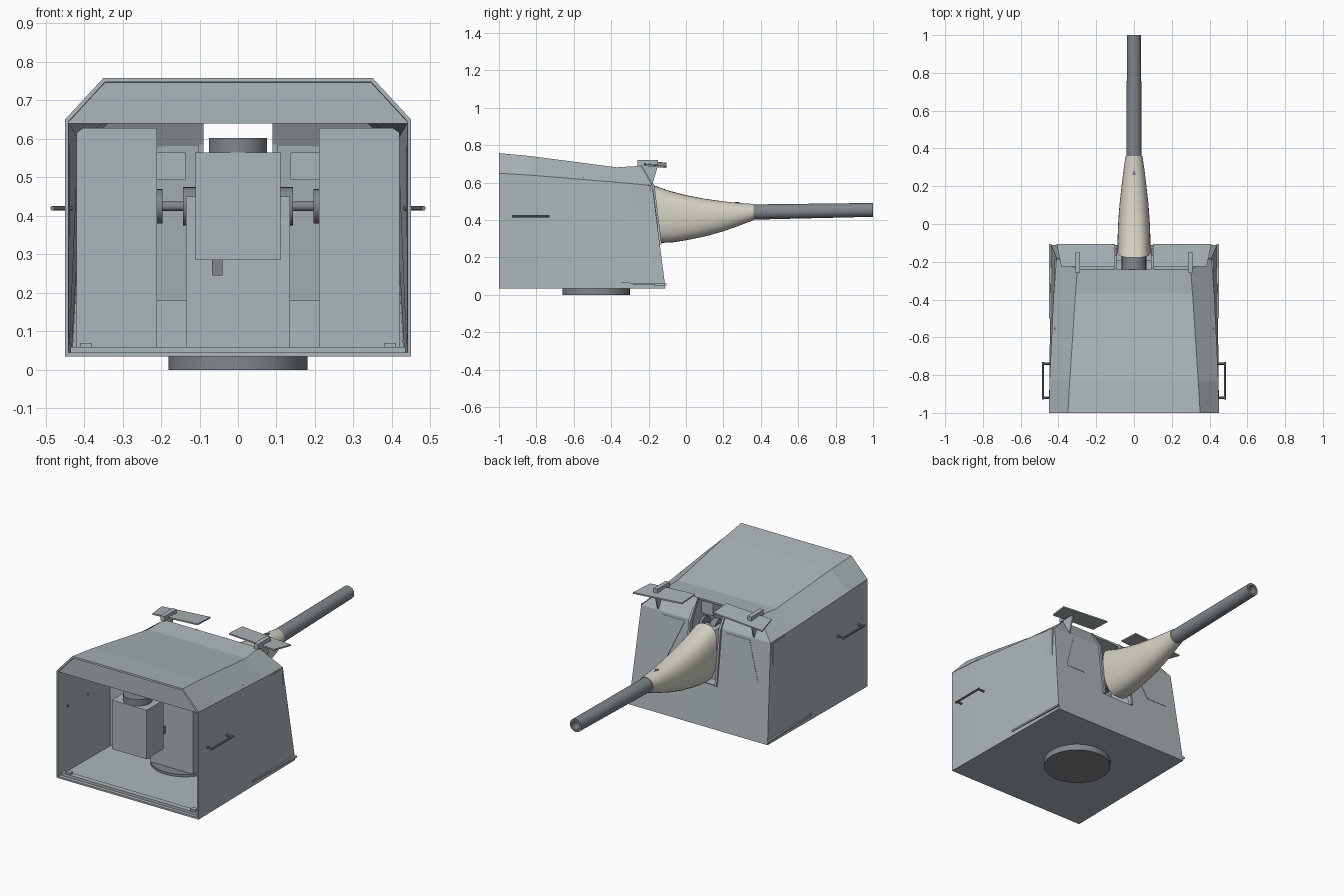
import bpy, bmesh, math
from mathutils import Vector

if "Cube" in bpy.data.objects:
    bpy.data.objects.remove(bpy.data.objects["Cube"])


def mat(name, c):
    m = bpy.data.materials.new(name)
    m.diffuse_color = (*c, 1)
    m.use_nodes = True
    m.node_tree.nodes["Principled BSDF"].inputs["Base Color"].default_value = m.diffuse_color
    return m


STEEL = mat("steel_grey", (0.42, 0.47, 0.49))
DARK = mat("dark_steel", (0.22, 0.24, 0.26))
CANVAS = mat("canvas", (0.66, 0.64, 0.55))


def finish(name, bm, material, smooth=False, mirror=False):
    me = bpy.data.meshes.new(name)
    bm.to_mesh(me)
    bm.free()
    ob = bpy.data.objects.new(name, me)
    bpy.context.collection.objects.link(ob)
    me.materials.append(material)
    if mirror:
        ob.modifiers.new("mirror", 'MIRROR')
    if smooth:
        bpy.ops.object.select_all(action='DESELECT')
        ob.select_set(True)
        bpy.context.view_layer.objects.active = ob
        bpy.ops.object.shade_smooth_by_angle(angle=math.radians(35))
    return ob


def box(name, x, y, z, material=STEEL, mirror=False):
    bm = bmesh.new()
    bmesh.ops.create_cube(bm, size=1)
    for v in bm.verts:
        v.co = Vector([(a[0] + a[1]) / 2 + c * (a[1] - a[0]) for a, c in zip((x, y, z), v.co)])
    return finish(name, bm, material, mirror=mirror)


def rod(name, a, b, r, material=DARK, mirror=False, seg=24):
    a, b = Vector(a), Vector(b)
    bm = bmesh.new()
    bmesh.ops.create_cone(bm, cap_ends=True, segments=seg, radius1=r, radius2=r, depth=(b - a).length)
    q = Vector((0, 0, 1)).rotation_difference(b - a)
    for v in bm.verts:
        v.co = q @ v.co + (a + b) / 2
    return finish(name, bm, material, True, mirror)


def slab(name, pts, offset, material=STEEL, mirror=False):
    """Flat outline given thickness by an offset vector."""
    bm = bmesh.new()
    f = bm.faces.new([bm.verts.new(p) for p in pts])
    g = bmesh.ops.extrude_face_region(bm, geom=[f])
    for v in [e for e in g["geom"] if isinstance(e, bmesh.types.BMVert)]:
        v.co += Vector(offset)
    bmesh.ops.recalc_face_normals(bm, faces=bm.faces)
    return finish(name, bm, material, mirror=mirror)


def loft(rings, caps=True):
    bm = bmesh.new()
    vs = [[bm.verts.new(p) for p in r] for r in rings]
    n = len(rings[0])
    for a, b in zip(vs, vs[1:]):
        for i in range(n):
            bm.faces.new((a[i], a[(i + 1) % n], b[(i + 1) % n], b[i]))
    if caps:
        bm.faces.new(vs[0])
        bm.faces.new(vs[-1])
    bmesh.ops.recalc_face_normals(bm, faces=bm.faces)
    return bm


# Turret shell: right half lofted through stations, open at the back
ZB, SLOT = 0.035, 0.10
stations = [(-1, .45, .65, .35, .758), (-.83, .447, .64, .34, .742), (-.37, .425, .602, .31, .682)]
loops = [[(0, y, ZB), (SLOT, y, ZB), (.45 - .011 * (y + 1), y, ZB), (w, y, zs), (r, y, zr), (SLOT, y, zr), (0, y, zr)]
         for y, w, zs, r, zr in stations]
loops.append([(0, -.11, ZB), (SLOT, -.11, ZB), (.44, -.11, ZB), (.41, -.18, .585),
              (.30, -.24, .69), (SLOT, -.24, .69), (0, -.24, .69)])
bm = bmesh.new()
vs = [[bm.verts.new(p) for p in l] for l in loops]
for a, b in zip(vs, vs[1:]):
    for i in range(6):
        bm.faces.new((a[i], a[i + 1], b[i + 1], b[i]))
f = vs[-1]
slot_low = bm.verts.new((SLOT, -.14, .27))
mid_low = bm.verts.new((0, -.14, .27))
slot_high = bm.verts.new((SLOT, -.18, .585))
bm.faces.new((f[0], f[1], slot_low, mid_low))
bm.faces.new((f[1], f[2], f[3], slot_high, slot_low))
bm.faces.new((slot_high, f[3], f[4], f[5]))
bmesh.ops.recalc_face_normals(bm, faces=bm.faces)
bm.faces.ensure_lookup_table()
if bm.faces[0].normal.z > 0:
    bmesh.ops.reverse_faces(bm, faces=bm.faces)
shell = finish("turret_shell", bm, STEEL, mirror=True)
s = shell.modifiers.new("thickness", 'SOLIDIFY')
s.thickness, s.offset, s.use_even_offset = .01, -1, True

# Header panel and sill of the rear opening
slab("rear_header", [(-.444, -.992, .64), (.444, -.992, .64), (.444, -.992, .65), (.345, -.992, .752),
                     (-.345, -.992, .752), (-.444, -.992, .65)], (0, .01, 0))
box("rear_sill", (-.435, .435), (-.98, -.95), (.04, .06))
box("sill_stop", (.38, .41), (-.975, -.95), (.058, .07), mirror=True)

# Turning ring
rod("turning_ring", (0, -.48, 0), (0, -.48, .058), .18, DARK, seg=48)

# Side rails and grab handles
slab("side_rail", [(.438, -.5, .06), (.433, -.11, .05), (.449, -.105, .05), (.449, -.5, .06)], (0, 0, .01), mirror=True)
rod("handle_bar", (.482, -.93, .42), (.482, -.73, .42), .006, mirror=True, seg=10)
for y in (-.92, -.74):
    rod("handle_post", (.43, y, .42), (.482, y, .42), .006, mirror=True, seg=10)

# Front port covers, set flush in the sloping front
slab("port_cover", [(.13, -.178, .57), (.28, -.178, .57), (.35, -.151, .36), (.22, -.151, .36)], (0, .002, 0), mirror=True)
# Lips beside the gun slot
slab("slot_lip", [(.09, -.13, .27), (.09, -.168, .585), (.09, -.235, .69), (.09, -.25, .69), (.09, -.195, .585),
                  (.09, -.155, .27)], (.012, 0, 0), mirror=True)

# Raised visor flaps and their hinge blocks
slab("visor_flap", [(.10, -.225, .706), (.385, -.225, .69), (.41, -.105, .678), (.10, -.105, .70)],
     (0, 0, .008), mirror=True)
box("visor_hinge", (.285, .31), (-.26, -.15), (.69, .72), mirror=True)
slab("visor_bracket", [(.30, -.235, .688), (.30, -.15, .69), (.30, -.18, .59)], (.008, 0, 0), mirror=True)

# Interior cabinets, pedestal and breech
box("cabinet", (.21, .42), (-.56, -.19), (.06, .585), mirror=True)
slab("cabinet_back_plate", [(.21, -.56, .06), (.42, -.56, .06), (.42, -.56, .628), (.21, -.56, .628)],
     (0, .012, 0), mirror=True)
box("carriage_base", (-.21, .21), (-.55, -.19), (.045, .18))
box("pedestal", (-.135, .135), (-.6, -.36), (.045, .45))
box("breech_box", (-.11, .11), (-.985, -.83), (.285, .565))
rod("breech_cap", (0, -.908, .565), (0, -.908, .602), .076, DARK, seg=32)
box("breech_support", (-.068, -.04), (-.87, -.6), (.245, .287), DARK)
rod("gun_cradle", (0, -.4, .435), (0, -.12, .435), .065)

# Trunnions and their upper blocks
rod("trunnion", (.12, -.46, .425), (.215, -.46, .425), .012, mirror=True)
rod("trunnion_inner_disc", (.11, -.46, .425), (.143, -.46, .425), .05, mirror=True)
rod("trunnion_outer_disc", (.196, -.46, .425), (.21, -.46, .425), .045, mirror=True)
box("trunnion_block", (.137, .21), (-.53, -.44), (.495, .565), mirror=True)

# Canvas gun cover: rounded-square sections fading to a circle; y, half-width, bottom, top
cover = [(-.155, .087, .278, .588), (-.08, .087, .281, .557), (0, .084, .292, .533), (.1, .077, .312, .514),
         (.2, .066, .34, .50), (.29, .055, .372, .491), (.36, .045, .399, .486)]
rings = []
for k, (y, w, lo, hi) in enumerate(cover):
    p = 2 / (2.7 - .7 * k / 6)
    ring = []
    for i in range(32):
        t = 2 * math.pi * i / 32
        c, d = math.cos(t), math.sin(t)
        shear = -.023 * d * max(0, 1 - k / 2)
        ring.append((w * math.copysign(abs(c) ** p, c), y + shear,
                     (lo + hi) / 2 + (hi - lo) / 2 * math.copysign(abs(d) ** p, d)))
    rings.append(ring)
finish("gun_cover", loft(rings), CANVAS, True)
slab("cover_tab", [(-.012, .26, .488), (.012, .26, .488), (0, .285, .487)], (0, 0, .009), DARK)

# Barrel with bore; radius, y
rings = []
for r, y in [(.041, .30), (.037, 1.0), (.024, 1.0), (.024, .8)]:
    zc = .443 + (y - .36) * .018
    rings.append([(r * math.cos(math.tau * i / 32), y, zc + r * math.sin(math.tau * i / 32)) for i in range(32)])
finish("barrel", loft(rings), DARK, True)
